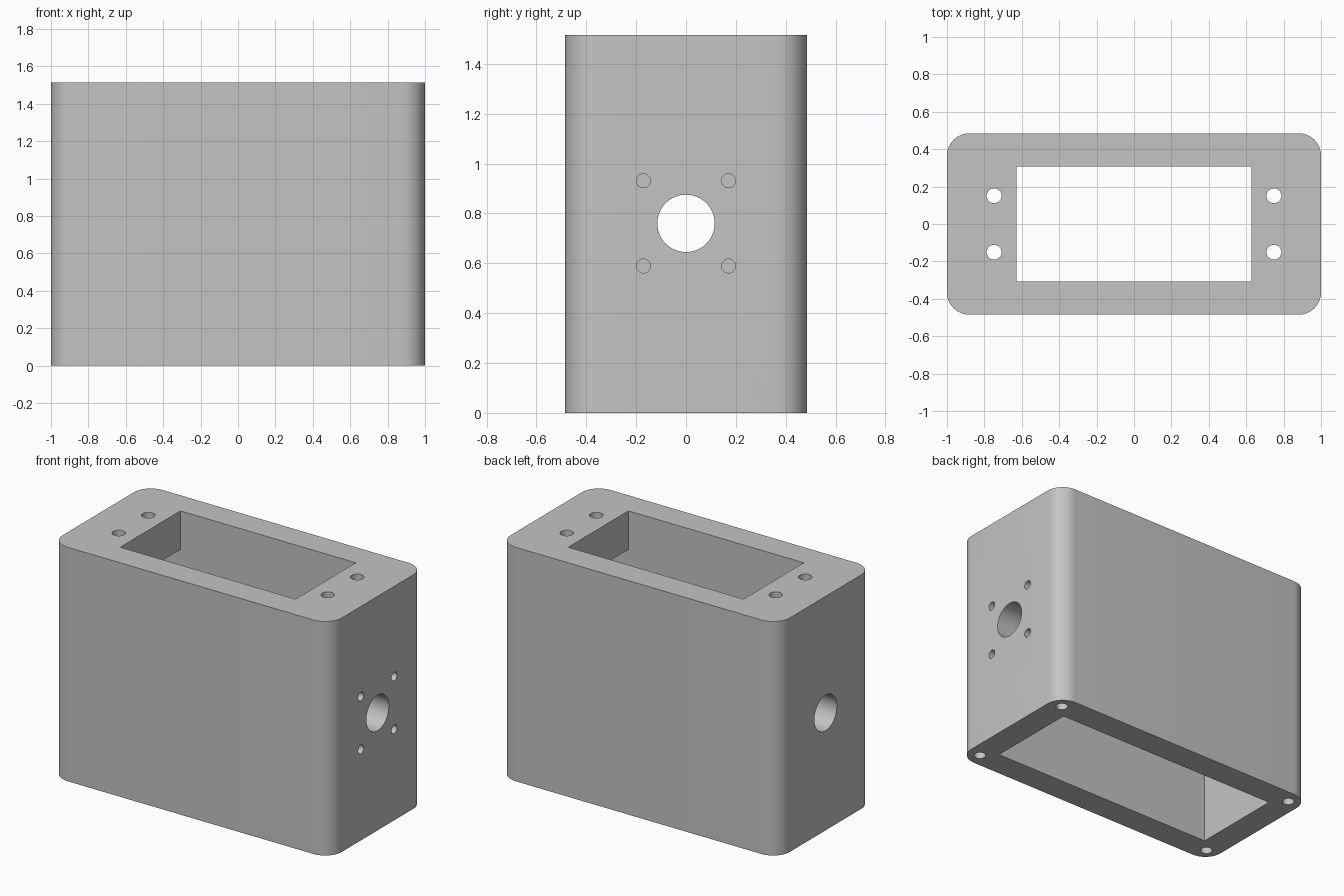
import bpy, bmesh
from math import cos, sin, pi, radians
from mathutils import Vector

if "Cube" in bpy.data.objects:
    bpy.data.objects.remove(bpy.data.objects["Cube"], do_unlink=True)

HX, HY, H = 1.0, 0.485, 1.515      # outer half width, half depth, height
R = 0.12                           # vertical corner radius
CX, CY = 0.825, 0.308              # cavity half sizes
SX, PLATE = 0.628, 0.25            # top slot half width, top plate thickness
AXIS_Z = 0.76                      # height of the side bore

grey = bpy.data.materials.new("plain grey")
grey.use_nodes = True
colour = (0.55, 0.55, 0.55, 1)
grey.diffuse_color = colour
grey.node_tree.nodes["Principled BSDF"].inputs["Base Color"].default_value = colour


def prism(name, points, sweep):
    """Extrude a flat outline along a vector into a closed solid."""
    bm = bmesh.new()
    face = bm.faces.new([bm.verts.new(p) for p in points])
    grown = bmesh.ops.extrude_face_region(bm, geom=[face], use_keep_orig=True)
    moved = [g for g in grown["geom"] if isinstance(g, bmesh.types.BMVert)]
    bmesh.ops.translate(bm, verts=moved, vec=sweep)
    bmesh.ops.recalc_face_normals(bm, faces=bm.faces)
    mesh = bpy.data.meshes.new(name)
    bm.to_mesh(mesh)
    bm.free()
    mesh.materials.append(grey)
    obj = bpy.data.objects.new(name, mesh)
    bpy.context.collection.objects.link(obj)
    return obj


def hole(start, sweep, radius, sides=32):
    """Round cutter from a start point along x or z."""
    start, sweep = Vector(start), Vector(sweep)
    u = Vector((0, 1, 0))
    v = sweep.normalized().cross(u)
    ring = [start + radius * (u * cos(a) + v * sin(a))
            for a in (2 * pi * i / sides for i in range(sides))]
    return prism("hole_cutter", ring, sweep)


# Outer block with rounded vertical corners
outline = []
for q, (sx, sy) in enumerate([(1, 1), (-1, 1), (-1, -1), (1, -1)]):
    for i in range(13):
        a = pi / 2 * (q + i / 12)
        outline.append((sx * (HX - R) + R * cos(a), sy * (HY - R) + R * sin(a), 0))
housing = prism("housing", outline, (0, 0, H))

# Cavity open below, stepping in to the narrower slot in the top plate
step = H - PLATE
section = [(-CX, -0.1), (CX, -0.1), (CX, step), (SX, step),
           (SX, H + 0.1), (-SX, H + 0.1), (-SX, step), (-CX, step)]
cutters = [prism("cavity_cutter", [(x, -CY, z) for x, z in section], (0, 2 * CY, 0))]

# Bore through both end walls
cutters.append(hole((-1.1, 0, AXIS_Z), (2.2, 0, 0), 0.115, 64))

for a in (-1, 1):
    for b in (-1, 1):
        # Small fixing holes round the bore, in one end wall
        cutters.append(hole((0.75, a * 0.171, AXIS_Z + b * 0.171), (0.35, 0, 0), 0.028))
        # Mounting holes through the top plate
        cutters.append(hole((a * 0.748, b * 0.151, step - 0.05), (0, 0, PLATE + 0.15), 0.04))
        # Blind screw holes in the bottom corners
        cutters.append(hole((a * 0.91, b * 0.393, -0.1), (0, 0, 0.4), 0.037))

# Cut everything out, then drop the cutters
bpy.ops.object.select_all(action="DESELECT")
bpy.context.view_layer.objects.active = housing
housing.select_set(True)
for cutter in cutters:
    cutter.hide_render = True
    mod = housing.modifiers.new("cut", "BOOLEAN")
    mod.operation = "DIFFERENCE"
    mod.solver = "EXACT"
    mod.object = cutter
    bpy.ops.object.modifier_apply(modifier=mod.name)
    bpy.data.objects.remove(cutter, do_unlink=True)

bpy.ops.object.shade_smooth_by_angle(angle=radians(30))
